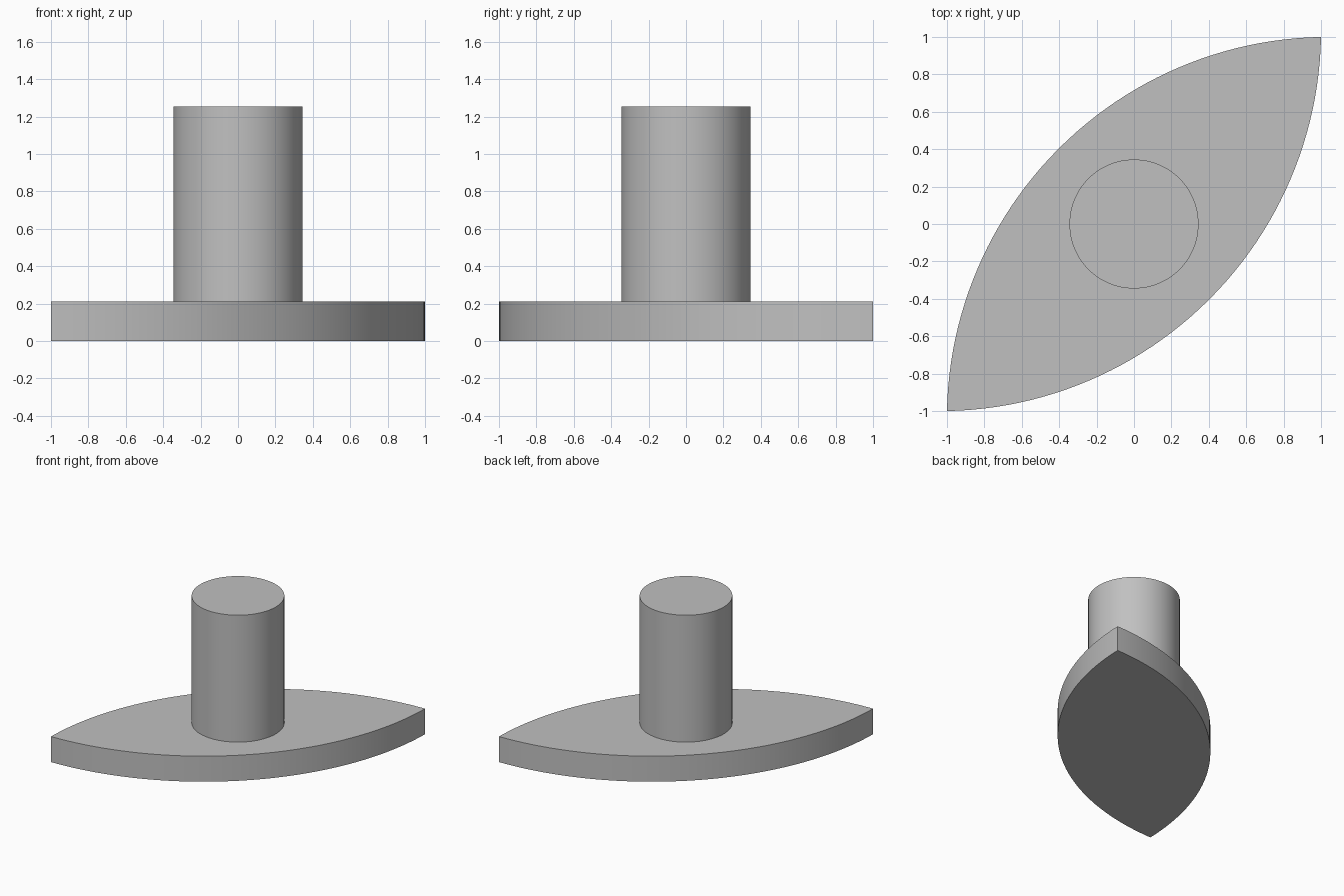
import bpy, bmesh
from math import sin, cos, atan2, hypot, radians, tau

cube = bpy.data.objects.get("Cube")
if cube:
    bpy.data.objects.remove(cube)

BASE_TOP = 0.21
POST_TOP = 1.253
POST_RADIUS = 0.345
ARC_OFFSET = 1.04   # distance of each arc centre along x and y

# Single grey material
grey = bpy.data.materials.new("grey")
grey.use_nodes = True
colour = (0.53, 0.53, 0.53, 1)
grey.diffuse_color = colour
grey.node_tree.nodes["Principled BSDF"].inputs["Base Color"].default_value = colour


def extrude_outline(name, outline, z0, z1):
    """Raise a flat outline into a solid prism with smooth sides."""
    bm = bmesh.new()
    face = bm.faces.new([bm.verts.new((x, y, z0)) for x, y in outline])
    top = bmesh.ops.extrude_face_region(bm, geom=[face], use_keep_orig=True)
    for v in top["geom"]:
        if isinstance(v, bmesh.types.BMVert):
            v.co.z = z1
    bmesh.ops.recalc_face_normals(bm, faces=bm.faces)
    mesh = bpy.data.meshes.new(name)
    bm.to_mesh(mesh)
    bm.free()
    mesh.materials.append(grey)
    obj = bpy.data.objects.new(name, mesh)
    bpy.context.collection.objects.link(obj)
    bpy.ops.object.select_all(action="DESELECT")
    obj.select_set(True)
    bpy.context.view_layer.objects.active = obj
    bpy.ops.object.shade_smooth_by_angle(angle=radians(30))
    return obj


# Pointed lens base: one arc from tip to tip, then its half-turn copy
d = ARC_OFFSET
radius = hypot(1 - d, 1 + d)
start = atan2(1 + d, 1 - d)
end = atan2(d - 1, -1 - d) % tau
steps = 48
arc = []
for i in range(steps):
    a = start + (end - start) * i / steps
    arc.append((d + radius * cos(a), -d + radius * sin(a)))
extrude_outline("lens_base", arc + [(-x, -y) for x, y in arc], 0, BASE_TOP)

# Round post standing on the base
sides = 96
circle = [(POST_RADIUS * cos(tau * i / sides), POST_RADIUS * sin(tau * i / sides))
          for i in range(sides)]
extrude_outline("post", circle, BASE_TOP, POST_TOP)
